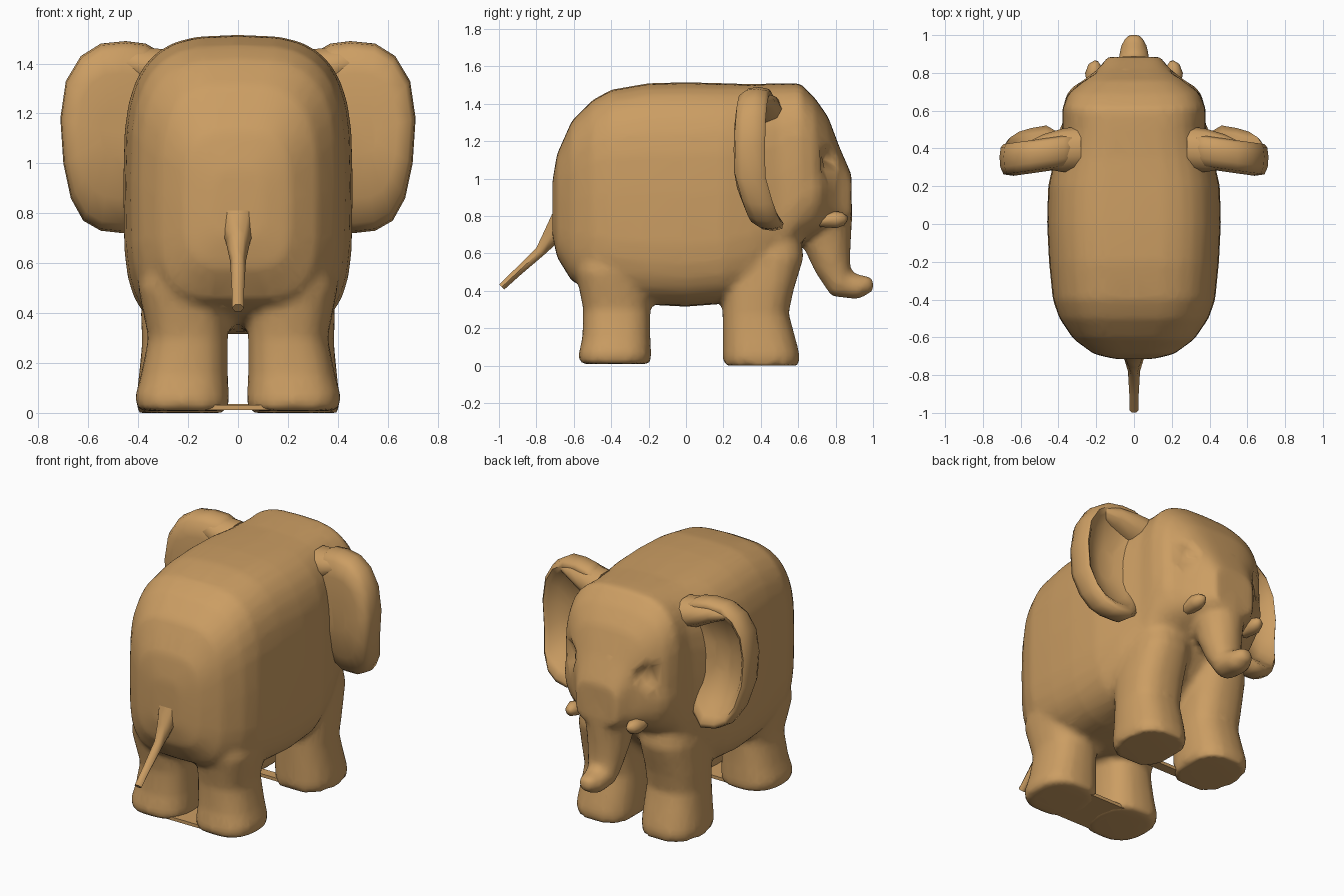
import bpy, bmesh, math
from mathutils import Vector

if "Cube" in bpy.data.objects:
    bpy.data.objects.remove(bpy.data.objects["Cube"])

tan = bpy.data.materials.new("warm_tan")
tan.diffuse_color = (0.60, 0.34, 0.125, 1)
tan.use_nodes = True
tan.node_tree.nodes["Principled BSDF"].inputs["Base Color"].default_value = tan.diffuse_color


def oval(n, p, low=None):
    """Unit superellipse; higher p is squarer, low is used for the lower half."""
    out = []
    for i in range(n):
        a = 2 * math.pi * i / n
        c, s = math.cos(a), math.sin(a)
        q = low if low and s < 0 else p
        out.append((math.copysign(abs(c) ** (2 / q), c), math.copysign(abs(s) ** (2 / q), s)))
    return out


def loft(bm, rings):
    """Closed skin through rings of points, capped at both ends."""
    vs = [[bm.verts.new(p) for p in r] for r in rings]
    n = len(vs[0])
    for a, b in zip(vs, vs[1:]):
        for i in range(n):
            bm.faces.new((a[i], a[(i + 1) % n], b[(i + 1) % n], b[i]))
    bm.faces.new(vs[0][::-1])
    bm.faces.new(vs[-1])


def tube(bm, pts, n=8):
    """Tapered tube; each point is (x, y, z, half width, half thickness)."""
    rings = []
    for i, (x, y, z, w, h) in enumerate(pts):
        d = Vector(pts[min(i + 1, len(pts) - 1)][:3]) - Vector(pts[max(i - 1, 0)][:3])
        t = d.normalized()
        up = Vector((1, 0, 0)).cross(t).normalized()
        side = t.cross(up)
        rings.append([Vector((x, y, z)) + side * c * w + up * s * h for c, s in oval(n, 2)])
    loft(bm, rings)


def finish(bm, name, angle=60):
    bmesh.ops.recalc_face_normals(bm, faces=bm.faces)
    me = bpy.data.meshes.new(name)
    bm.to_mesh(me)
    bm.free()
    me.materials.append(tan)
    ob = bpy.data.objects.new(name, me)
    bpy.context.collection.objects.link(ob)
    bpy.ops.object.select_all(action='DESELECT')
    ob.select_set(True)
    bpy.context.view_layer.objects.active = ob
    bpy.ops.object.shade_smooth_by_angle(angle=math.radians(angle))
    return ob


# Torso and head: (y, bottom, top, half width)
bm = bmesh.new()
torso = [(-.715, .70, .98, .10), (-.69, .58, 1.13, .21), (-.61, .45, 1.31, .32),
         (-.5, .40, 1.42, .395), (-.4, .36, 1.475, .43), (-.2, .325, 1.51, .45),
         (0, .315, 1.515, .46), (.2, .33, 1.51, .455), (.35, .38, 1.505, .42),
         (.5, .52, 1.51, .38), (.61, .66, 1.51, .38), (.69, .71, 1.43, .35),
         (.76, .75, 1.33, .27), (.82, .75, 1.17, .19), (.885, .77, 1.02, .14)]
loft(bm, [[(c * w, y, (lo + hi) / 2 + s * (hi - lo) / 2) for c, s in oval(32, 3.2, 4)]
          for y, lo, hi, w in torso])

# Trunk with a forward curled tip
tube(bm, [(0, .67, 1.12, .18, .16), (0, .72, .95, .165, .165), (0, .745, .8, .155, .15),
          (0, .755, .65, .13, .13), (0, .785, .53, .11, .10), (0, .83, .435, .09, .085),
          (0, .92, .42, .078, .068), (0, .97, .435, .06, .052), (0, 1.0, .447, .035, .035)], 14)

# Legs: (z, back, front, inner, outer)
hind = [(.7, -.58, -.2, .05, .36), (.5, -.59, -.18, .04, .40), (.3, -.55, -.19, .04, .36),
        (.15, -.555, -.19, .04, .39), (.06, -.575, -.185, .035, .415), (.008, -.57, -.19, .04, .40)]
fore = [(.8, .25, .60, .03, .33), (.58, .2, .63, .04, .38), (.4, .195, .575, .045, .39),
        (.28, .195, .55, .045, .385), (.13, .195, .59, .04, .40), (.05, .195, .61, .04, .41),
        (0, .2, .605, .045, .40)]
for m in (-1, 1):
    for leg in (hind, fore):
        loft(bm, [[(m * ((a + b) / 2 + c * (b - a) / 2), (f + r) / 2 + s * (f - r) / 2, z)
                   for c, s in oval(20, 2.5)] for z, r, f, a, b in leg])
    # Cheek
    cheek = bmesh.ops.create_uvsphere(bm, u_segments=16, v_segments=10, radius=1)
    for v in cheek["verts"]:
        v.co = Vector((m * .21 + v.co.x * .165, .62 + v.co.y * .15, .94 + v.co.z * .24))
body = finish(bm, "body")

# Fuse the body into one soft skin
rm = body.modifiers.new("fuse", 'REMESH')
rm.mode = 'VOXEL'
rm.voxel_size = .022
sm = body.modifiers.new("soften", 'SMOOTH')
sm.iterations = 4
sm.factor = .5
dec = body.modifiers.new("facet", 'DECIMATE')
dec.ratio = .4
for name in ("fuse", "soften", "facet"):
    bpy.ops.object.modifier_move_to_index(modifier=name, index=len(body.modifiers) - 1)
fused = bpy.data.meshes.new_from_object(body.evaluated_get(bpy.context.evaluated_depsgraph_get()))
bpy.data.objects.remove(body)
bm = bmesh.new()
bm.from_mesh(fused)
# Eye sockets pressed into the face
for v in bm.verts:
    for m in (-1, 1):
        d = (v.co - Vector((m * .26, .765, 1.09))).length
        if d < .075:
            v.co += Vector((-m * .6, -.8, 0)) * .05 * (1 - (d / .075) ** 2)
finish(bm, "body")

# Thin webs joining the feet: (back, front, half width, base)
for name, y0, y1, w, z in (("hind_foot_web", -.53, -.23, .2, .012),
                           ("fore_foot_web", .23, .29, .12, .015)):
    bm = bmesh.new()
    loft(bm, [[(x, y0, z), (x, y1, z), (x, y1, z + .02), (x, y0, z + .02)] for x in (-w, w)])
    finish(bm, name, 30)

# Ears: outline in x/z, dished toward the face
outline = [(.30, 1.44), (.37, 1.48), (.45, 1.49), (.55, 1.48), (.63, 1.43), (.69, 1.33),
           (.712, 1.18), (.70, 1.0), (.67, .86), (.62, .77), (.55, .73), (.46, .72),
           (.38, .78), (.33, .92), (.31, 1.1), (.30, 1.3)]
dish = [(.25, -.11), (.65, -.11), (.9, -.095), (.98, -.055), (1, 0), (.97, .05),
        (.9, .065), (.8, .045), (.65, 0), (.25, -.03)]
for m, side in ((-1, "left"), (1, "right")):
    bm = bmesh.new()
    rings = []
    for k, dy in dish:
        ring = []
        for x, z in outline:
            px, pz = .5 + (x - .5) * k, 1.12 + (z - 1.12) * k
            lean = .355 + (.71 - px) * .14 + max(0, 1.0 - pz) * .28
            # The rim fades out where the ear meets the cheek
            if dy > 0 and pz < 1.3:
                dy2 = dy * min(1, max(.1, (px - .34) / .12))
            else:
                dy2 = dy
            ring.append((m * px, lean + dy2, pz))
        rings.append(ring)
    loft(bm, rings)
    finish(bm, side + "_ear")

    # Ear root, a thick fold running from the head into the top of the ear
    bm = bmesh.new()
    loft(bm, [[(m * x, y + c * ry, z + s * rz) for c, s in oval(10, 2)]
              for x, y, z, ry, rz in ((.28, .40, 1.36, .12, .10), (.38, .39, 1.385, .115, .085),
                                      (.48, .385, 1.41, .09, .06), (.58, .375, 1.42, .05, .03))])
    finish(bm, side + "_ear_root")

    # Tusk
    bm = bmesh.new()
    tube(bm, [(m * .18, .60, .78, .05, .04), (m * .205, .72, .775, .04, .034),
              (m * .212, .80, .78, .047, .045), (m * .206, .84, .785, .035, .036),
              (m * .2, .862, .79, .012, .012)])
    finish(bm, side + "_tusk")

# Tail
bm = bmesh.new()
tube(bm, [(0, -.66, .77, .085, .08), (0, -.72, .69, .05, .055), (0, -.78, .61, .032, .032),
          (0, -.9, .50, .025, .025), (0, -.985, .42, .024, .022)], 6)
finish(bm, "tail")
